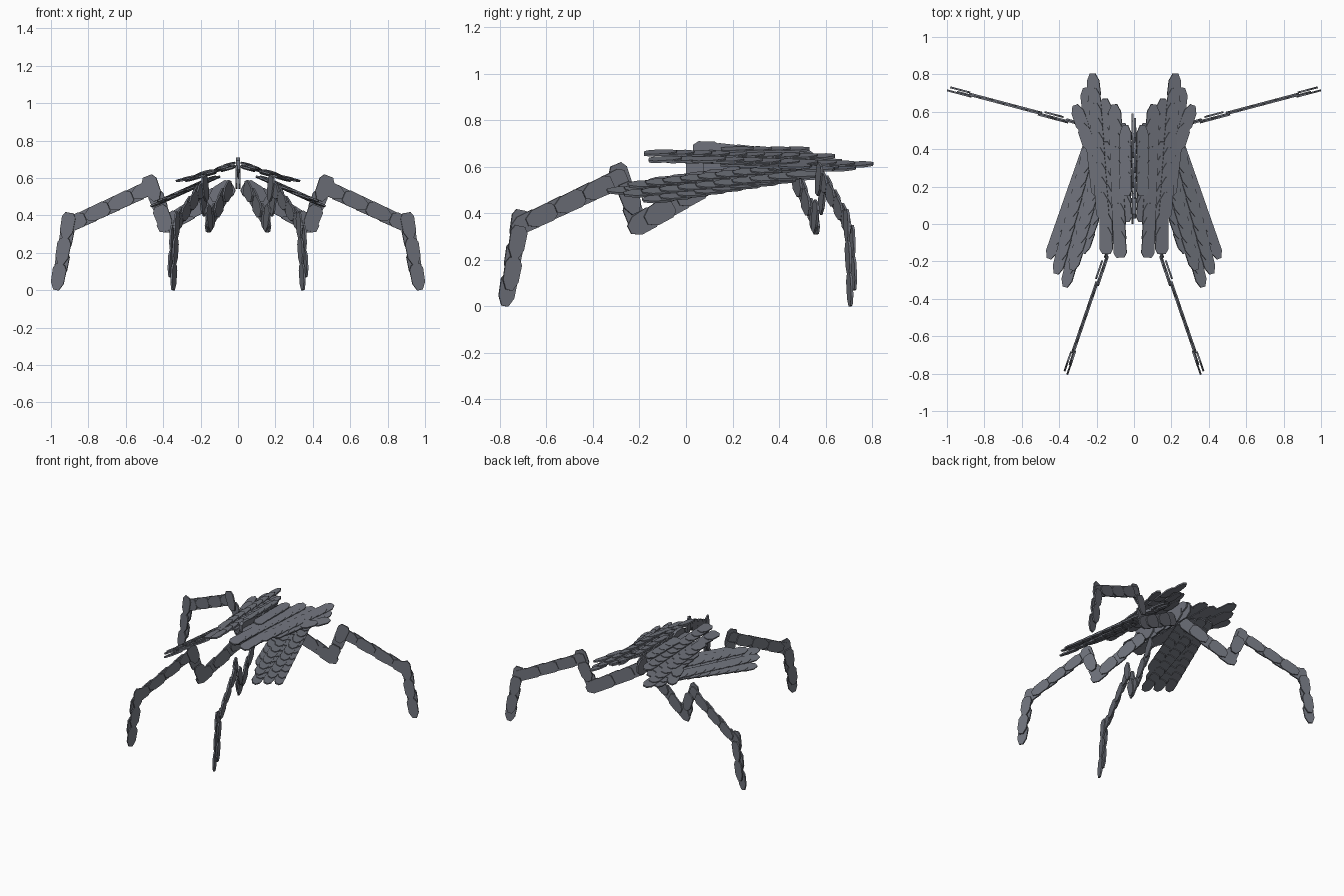
import bpy, bmesh
from mathutils import Vector

if "Cube" in bpy.data.objects:
    bpy.data.objects.remove(bpy.data.objects["Cube"])

grey = bpy.data.materials.new("slate grey")
grey.diffuse_color = (0.16, 0.17, 0.2, 1)
grey.use_nodes = True
grey.node_tree.nodes["Principled BSDF"].inputs["Base Color"].default_value = grey.diffuse_color

# Outline of one scale plate, tip towards +u
SCALE = [(.5, .2), (.5, -.2), (.22, -.47), (-.32, -.5),
         (-.5, -.3), (-.5, .3), (-.32, .5), (.22, .47)]


def plate(bm, centre, along, normal, length, width, thick=0.01):
    u = along.normalized()
    v = normal.cross(u).normalized()
    n = u.cross(v)
    rings = []
    for s in (-.5, .5):
        rings.append([bm.verts.new(centre + u * a * length + v * b * width + n * s * thick)
                      for a, b in SCALE])
    low, high = rings
    bm.faces.new(low)
    bm.faces.new(high)
    k = len(SCALE)
    for i in range(k):
        j = (i + 1) % k
        bm.faces.new((low[i], low[j], high[j], high[i]))


def finish(bm, name, mirror=True):
    bmesh.ops.recalc_face_normals(bm, faces=bm.faces)
    me = bpy.data.meshes.new(name)
    bm.to_mesh(me)
    bm.free()
    me.materials.append(grey)
    ob = bpy.data.objects.new(name, me)
    bpy.context.collection.objects.link(ob)
    if mirror:
        ob.modifiers.new("Mirror", 'MIRROR')
    return ob


def row(bm, a, b, normal, length, width, step, tilt=0.0, wobble=0.0):
    """Overlapping plates from centre a to centre b."""
    d = b - a
    count = max(2, round(d.length / step) + 1)
    along = d.normalized() + normal * tilt
    for i in range(count):
        side = wobble if i % 2 else -wobble
        plate(bm, a + d * (i / (count - 1)) + normal * side, along, normal, length, width)


def wing(name, height, slope, drift, columns, length, width):
    def on(x, y):
        return Vector((x, y, height + slope * x + drift * y))
    normal = Vector((-slope, -drift, 1)).normalized()
    bm = bmesh.new()
    for i, (x0, y0, x1, y1) in enumerate(columns):
        lift = normal * (0.004 if i % 2 else -0.004)
        row(bm, on(x0, y0) + lift, on(x1, y1) + lift, normal, length, width, 0.08, 0.07)
    finish(bm, name)


# Upper shell, sloping gently outwards
wing("upper_wing", 0.675, -0.27, -0.015, [
    (.050, .08, .060, .47), (.075, -.11, .100, .57), (.150, -.09, .155, .60),
    (.170, .10, .215, .735), (.200, .22, .250, .66), (.255, .47, .290, .57)], 0.14, 0.072)

# Lower shell, steeper and sweeping forwards
wing("lower_wing", 0.66, -0.45, 0.0, [
    (.140, .30, .255, -.09), (.155, .42, .310, -.18), (.175, .48, .352, -.27),
    (.215, .50, .395, -.20), (.250, .40, .432, -.12)], 0.14, 0.066)

# Raised inner plates beside the spine
bm = bmesh.new()
row(bm, Vector((.045, .22, .674)), Vector((.045, .46, .674)),
    Vector((.25, 0, 1)).normalized(), 0.14, 0.065, 0.08, 0.03)
finish(bm, "back_plates")

# Upright spine and crest on the centre line
bm = bmesh.new()
X = Vector((1, 0, 0))
row(bm, Vector((0, .07, .605)), Vector((0, .52, .60)), X, 0.14, 0.12, 0.07, 0, 0.008)
row(bm, Vector((0, .10, .665)), Vector((0, .50, .635)), X, 0.13, 0.08, 0.08, 0, 0.005)
plate(bm, Vector((0, .095, .67)), Vector((0, 1, 0)), X, 0.13, 0.08, 0.024)
finish(bm, "spine_crest", False)


# Legs: four jointed rows of upright plates (reach, height)
LEG = [  # start, end, width, sideways stagger
    ((0.00, .525), (0.29, .362), .095, .004),
    ((0.385, .545), (0.322, .385), .085, .011),
    ((0.43, .535), (0.82, .36), .082, .004),
    ((0.853, .345), (0.903, .07), .075, .010),
]


def leg(name, origin, direction):
    d = Vector((direction[0], direction[1], 0)).normalized()
    side = Vector((-d.y, d.x, 0))
    o = Vector((origin[0], origin[1], 0))
    bm = bmesh.new()
    for (r0, z0), (r1, z1), width, stagger in LEG:
        a = o + d * r0 + Vector((0, 0, z0))
        b = o + d * r1 + Vector((0, 0, z1))
        row(bm, a, b, side, 0.14, width, 0.075, 0, stagger)
    finish(bm, name)


leg("front_leg", (.06, .09), (.325, -.946))
leg("back_leg", (.085, .483), (.967, .256))
